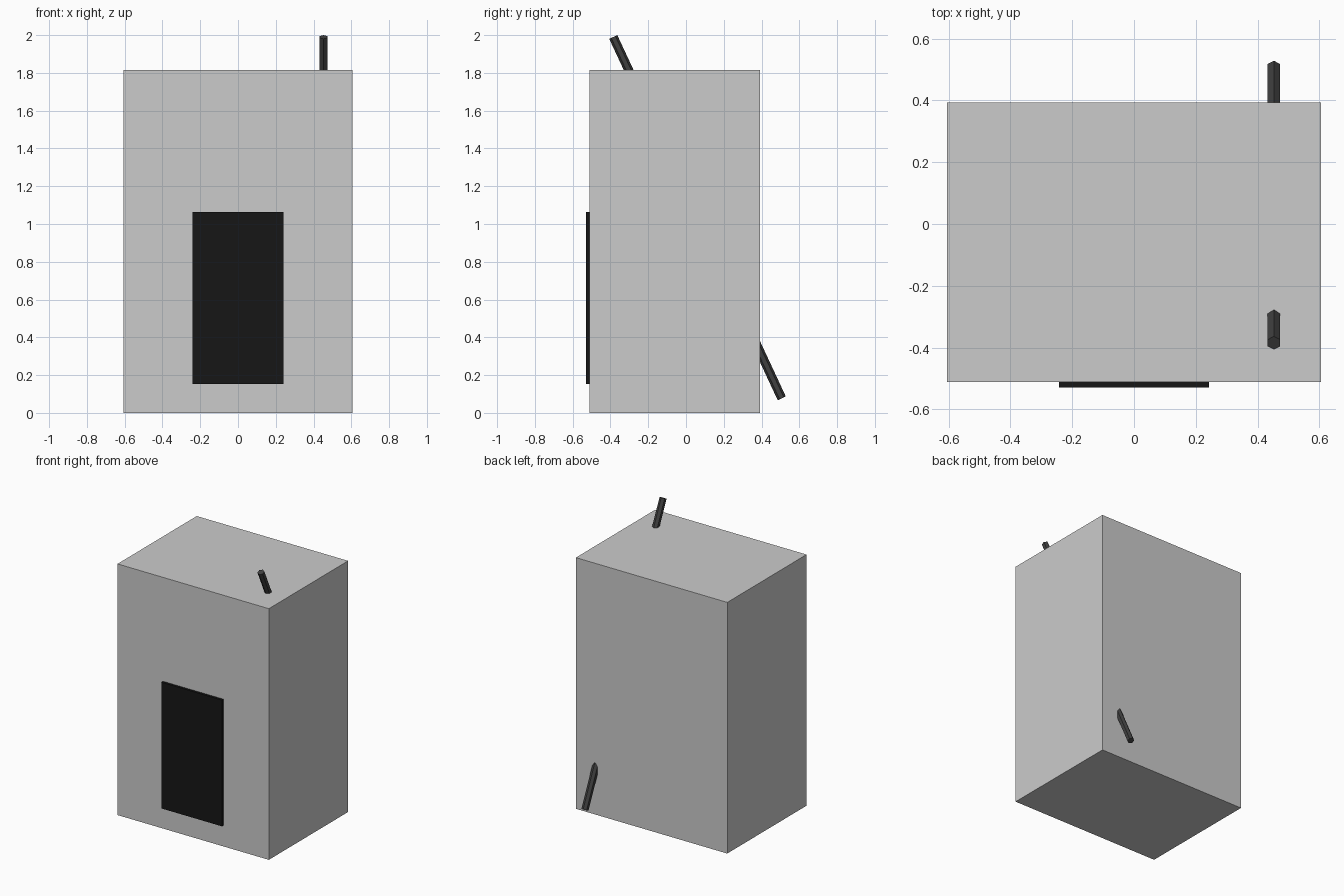
import bpy
from math import radians
from mathutils import Vector

if "Cube" in bpy.data.objects:
    bpy.data.objects.remove(bpy.data.objects["Cube"])


def paint(obj, name, value):
    mat = bpy.data.materials.new(name)
    mat.diffuse_color = (value, value, value, 1)
    mat.use_nodes = True
    mat.node_tree.nodes["Principled BSDF"].inputs["Base Color"].default_value = mat.diffuse_color
    obj.data.materials.append(mat)


def box(name, low, high):
    low, high = Vector(low), Vector(high)
    bpy.ops.mesh.primitive_cube_add(size=1, location=(low + high) / 2)
    obj = bpy.context.object
    obj.name = name
    obj.scale = high - low
    bpy.ops.object.transform_apply(location=False, rotation=False, scale=True)
    return obj


# Main cabinet body
box("cabinet_body", (-0.605, -0.512, 0), (0.605, 0.393, 1.815))

# Dark panel standing slightly proud of the front
door = box("front_panel", (-0.242, -0.53, 0.152), (0.242, -0.506, 1.064))
paint(door, "black", 0.008)

# Six-sided rod leaning forward through the whole body
top, bottom = Vector((0.453, -0.385, 1.99)), Vector((0.453, 0.507, 0.077))
bpy.ops.mesh.primitive_cylinder_add(
    vertices=6, radius=0.0236, depth=(top - bottom).length,
    location=(top + bottom) / 2, rotation=(radians(25), 0, 0))
rod = bpy.context.object
rod.name = "slanted_rod"
paint(rod, "dark_grey", 0.05)
